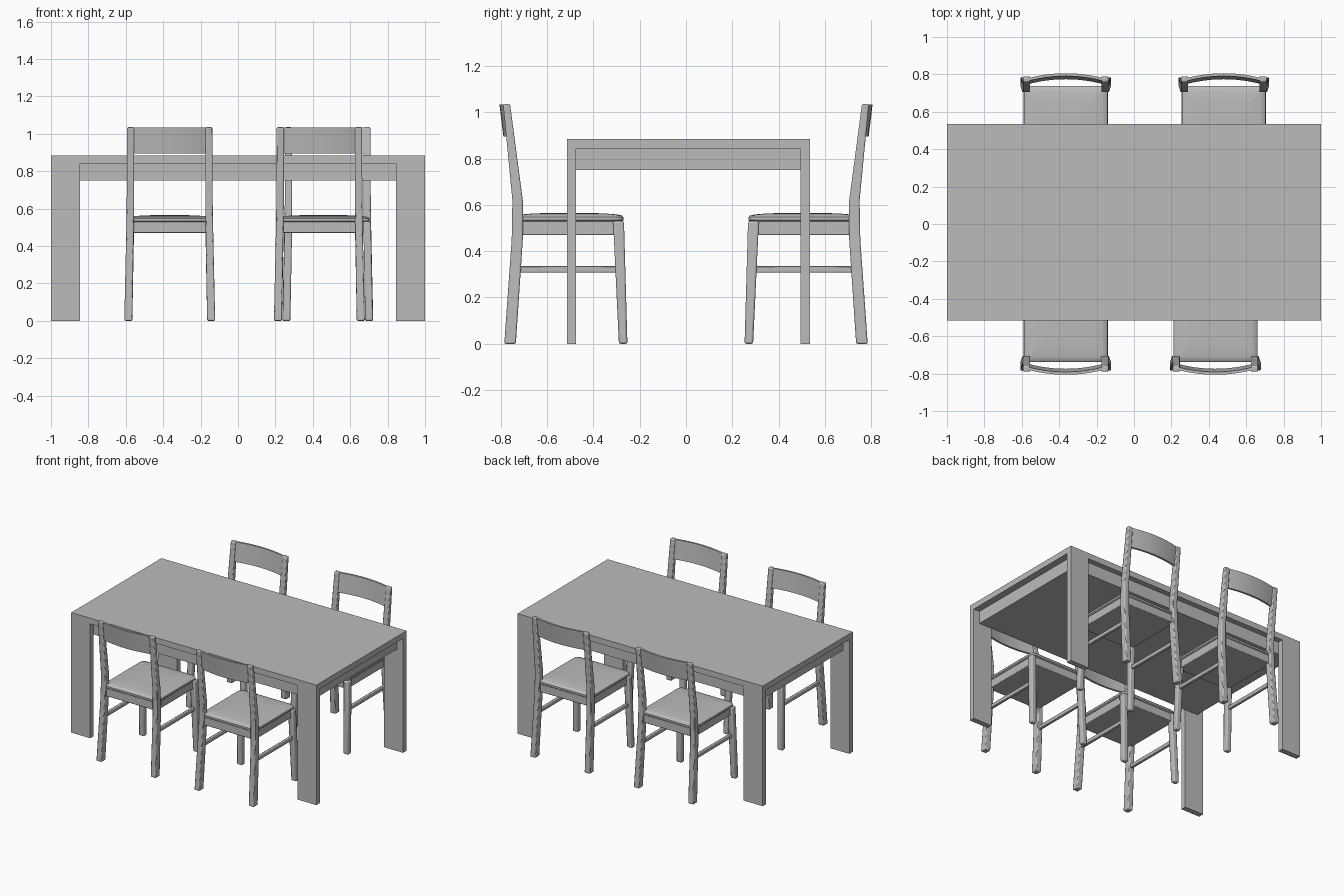
import bpy, bmesh, math

cube = bpy.data.objects.get("Cube")
if cube:
    bpy.data.objects.remove(cube, do_unlink=True)

grey = bpy.data.materials.new("plain_grey")
grey.use_nodes = True
grey.diffuse_color = (0.5, 0.5, 0.5, 1)
grey.node_tree.nodes["Principled BSDF"].inputs["Base Color"].default_value = (0.5, 0.5, 0.5, 1)


def loft(name, rings, mirror=False, bevel=0.0, smooth=False):
    """Skin a stack of equal-length point rings and cap both ends."""
    bm = bmesh.new()
    for side in ((1, -1) if mirror else (1,)):
        stack = [[bm.verts.new((side * x, y, z)) for x, y, z in ring] for ring in rings]
        count = len(rings[0])
        for low, high in zip(stack, stack[1:]):
            for i in range(count):
                j = (i + 1) % count
                bm.faces.new((low[i], low[j], high[j], high[i]))
        bm.faces.new(stack[0][::-1])
        bm.faces.new(stack[-1])
    bmesh.ops.recalc_face_normals(bm, faces=bm.faces)
    mesh = bpy.data.meshes.new(name)
    bm.to_mesh(mesh)
    bm.free()
    mesh.materials.append(grey)
    obj = bpy.data.objects.new(name, mesh)
    bpy.context.collection.objects.link(obj)
    if smooth:
        bpy.ops.object.select_all(action='DESELECT')
        obj.select_set(True)
        bpy.context.view_layer.objects.active = obj
        bpy.ops.object.shade_smooth_by_angle(angle=math.radians(40))
    if bevel:
        mod = obj.modifiers.new("soft_edges", 'BEVEL')
        mod.width = bevel
        mod.segments = 2
        mod.limit_method = 'ANGLE'
    return obj


def rect(x0, x1, y0, y1, z):
    return [(x0, y0, z), (x1, y0, z), (x1, y1, z), (x0, y1, z)]


def box(name, x0, x1, y0, y1, z0, z1, **options):
    return loft(name, [rect(x0, x1, y0, y1, z0), rect(x0, x1, y0, y1, z1)], **options)


def rounded(half, y0, y1, radius, inset, z):
    """Rounded rectangle ring, shrunk by inset."""
    ring = []
    r = max(radius - inset * 0.3, 0.01)
    hx, hy, mid = half - inset, (y1 - y0) / 2 - inset, (y0 + y1) / 2
    for k, (sx, sy) in enumerate(((1, 1), (-1, 1), (-1, -1), (1, -1))):
        for step in range(5):
            a = math.radians(90 * k + 22.5 * step)
            ring.append((sx * (hx - r) + r * math.cos(a),
                         mid + sy * (hy - r) + r * math.sin(a), z))
    return ring


# Table: slab, recessed body and plank legs
front, back = -0.515, 0.535
box("table_top", -1, 1, front, back, 0.842, 0.885)
box("table_body", -0.95, 0.95, front + 0.04, back - 0.04, 0.75, 0.842)
box("front_table_legs", 0.845, 1, front, front + 0.04, 0, 0.842, mirror=True)
box("back_table_legs", 0.845, 1, back - 0.04, back, 0, 0.842, mirror=True)


def make_chair():
    parts = []
    # Back legs bend at the seat and rise into the backrest posts
    parts.append(loft("back_legs", [
        rect(0.2, 0.243, 0.735, 0.785, 0),
        rect(0.193, 0.233, 0.705, 0.753, 0.45),
        rect(0.19, 0.23, 0.705, 0.75, 0.62),
        rect(0.19, 0.228, 0.76, 0.79, 1.035)], mirror=True, bevel=0.006, smooth=True))
    parts.append(loft("front_legs", [
        rect(0.2, 0.242, 0.253, 0.29, 0),
        rect(0.19, 0.23, 0.268, 0.315, 0.53)], mirror=True, bevel=0.008, smooth=True))
    # Seat frame, stretchers and cushion
    parts.append(box("seat_frame", -0.215, 0.215, 0.28, 0.735, 0.47, 0.53, bevel=0.004, smooth=True))
    parts.append(box("side_stretchers", 0.203, 0.225, 0.28, 0.725, 0.308, 0.335,
                     mirror=True, bevel=0.004, smooth=True))
    layers = ((0.006, 0.528), (0, 0.534), (0, 0.547), (0.006, 0.554),
              (0.03, 0.559), (0.08, 0.563), (0.14, 0.565))
    parts.append(loft("cushion", [rounded(0.224, 0.27, 0.738, 0.035, i, z) for i, z in layers],
                      smooth=True))
    # Curved backrest that leans with the posts
    rings = []
    for step in range(13):
        t = step / 6 - 1
        y = 0.765 + 0.026 * (1 - t * t)
        rings.append([(0.2 * t, y + dy + lean, z) for dy, lean, z in (
            (0, -0.017, 0.895), (0.015, -0.017, 0.895), (0.015, 0, 1.034), (0, 0, 1.034))])
    parts.append(loft("backrest", rings, smooth=True))
    return parts


# Two chairs on each long side
first = make_chair()
places = {"back_left": (0.48, 0), "back_right": (-0.365, 0),
          "front_left": (0.435, math.pi), "front_right": (-0.365, math.pi)}
for label, (x, turn) in places.items():
    for part in first:
        obj = part.copy()
        obj.name = label + "_chair_" + part.name
        obj.location.x = x
        obj.rotation_euler.z = turn
        bpy.context.collection.objects.link(obj)
for part in first:
    bpy.data.objects.remove(part, do_unlink=True)
